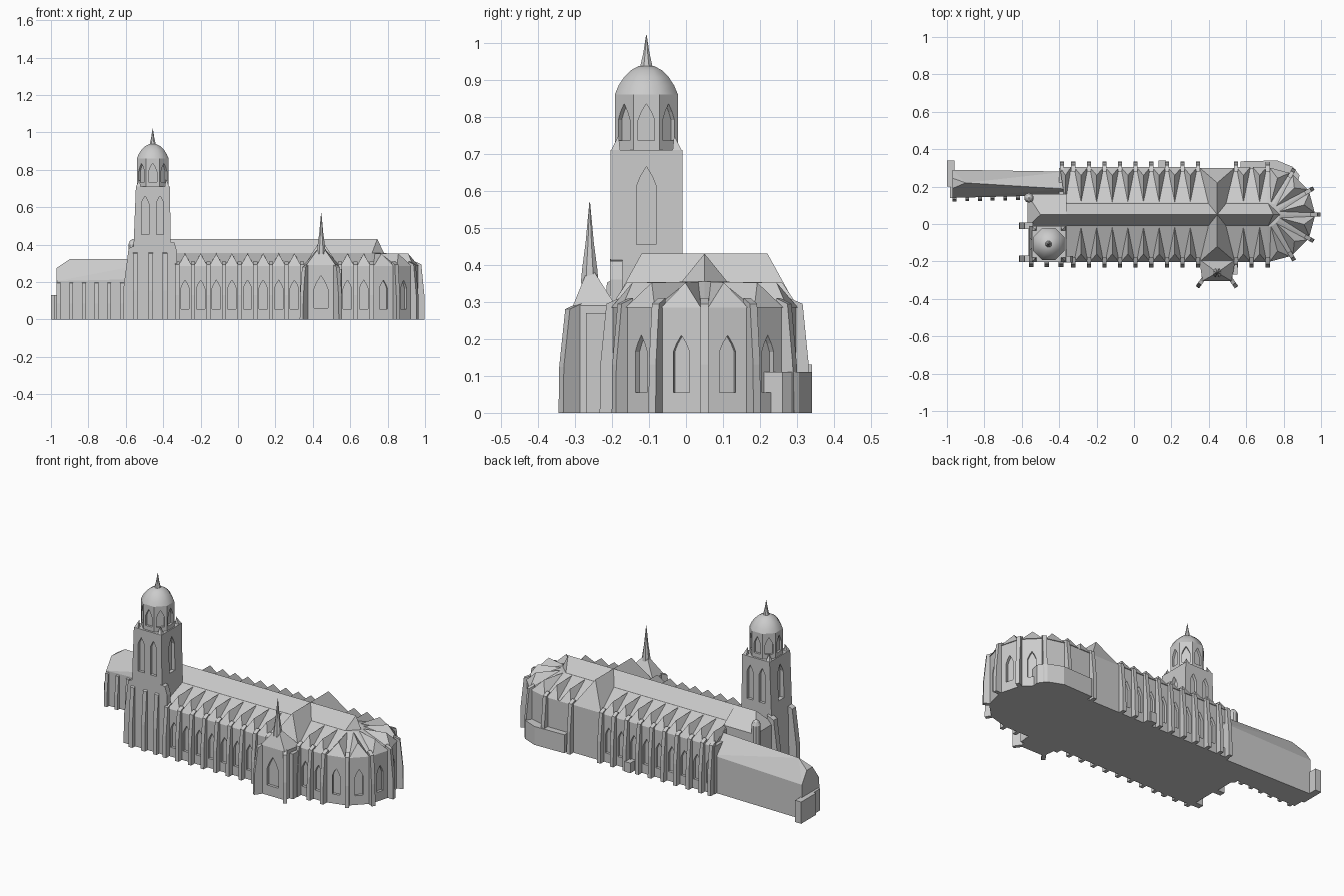
import bpy, bmesh
from math import sin, cos, pi, radians
from mathutils import Matrix, Vector

if "Cube" in bpy.data.objects:
    bpy.data.objects.remove(bpy.data.objects["Cube"])


def part(name, hulls):
    """One object made of several convex solids, each given as a point list."""
    me = bpy.data.meshes.new(name)
    total = bmesh.new()
    for pts in hulls:
        b = bmesh.new()
        vs = [b.verts.new(p) for p in pts]
        bmesh.ops.convex_hull(b, input=vs)
        bmesh.ops.delete(b, geom=[v for v in b.verts if not v.link_faces], context='VERTS')
        bmesh.ops.dissolve_limit(b, angle_limit=0.01, verts=b.verts[:], edges=b.edges[:])
        bmesh.ops.recalc_face_normals(b, faces=b.faces[:])
        tmp = bpy.data.meshes.new("tmp")
        b.to_mesh(tmp)
        b.free()
        total.from_mesh(tmp)
        bpy.data.meshes.remove(tmp)
    total.to_mesh(me)
    total.free()
    ob = bpy.data.objects.new(name, me)
    bpy.context.collection.objects.link(ob)
    return ob


def prism(outline, z0, z1):
    return [(x, y, z) for x, y in outline for z in (z0, z1)]


def box(x0, x1, y0, y1, z0, z1):
    return prism([(x0, y0), (x1, y0), (x1, y1), (x0, y1)], z0, z1)


def place(pts, x, y, deg):
    """Local +x points outward from the wall at the given heading."""
    m = Matrix.Translation((x, y, 0)) @ Matrix.Rotation(radians(deg), 4, 'Z')
    return [m @ Vector(p) for p in pts]


def buttress(x, y, deg, h=0.31, out=0.033, w=0.022):
    prof = [(-0.02, 0), (out, 0), (out * 0.95, h * 0.42), (out * 0.45, h * 0.95), (-0.02, h)]
    return place([(o, s * w / 2, z) for o, z in prof for s in (-1, 1)], x, y, deg)


def lancet(x, y, deg, w=0.045, z0=0.055, z1=0.21, depth=0.016):
    prof = [(-w / 2, z0), (w / 2, z0), (w / 2, z1 - w), (w * 0.3, z1 - w * 0.5), (0, z1),
            (-w * 0.3, z1 - w * 0.5), (-w / 2, z1 - w)]
    return place([(o, t, z) for t, z in prof for o in (-depth, depth)], x, y, deg)


def gable(x, y, deg, w):
    return place([(0.004, -w, 0.285), (0.004, w, 0.285), (-0.04, 0, 0.352), (-0.19, 0, 0.354),
                  (-0.05, 0, 0.275)], x, y, deg)


def cut(ob, hulls):
    cutter = part("window_cutter", hulls)
    cutter.hide_render = True
    mod = ob.modifiers.new("windows", 'BOOLEAN')
    mod.operation, mod.solver, mod.object = 'DIFFERENCE', 'EXACT', cutter
    bpy.context.view_layer.objects.active = ob
    bpy.ops.object.modifier_apply(modifier=mod.name)
    bpy.data.objects.remove(cutter)


def lathe(name, prof, n, cx, cy, smooth=0):
    b = bmesh.new()
    rings = [[b.verts.new((cx + r * cos(2 * pi * (i + .5) / n), cy + r * sin(2 * pi * (i + .5) / n), z))
              for i in range(n)] for r, z in prof]
    for lo, hi in zip(rings, rings[1:]):
        for i in range(n):
            b.faces.new((lo[i], lo[(i + 1) % n], hi[(i + 1) % n], hi[i]))
    b.faces.new(rings[0][::-1])
    b.faces.new(rings[-1])
    me = bpy.data.meshes.new(name)
    b.to_mesh(me)
    b.free()
    ob = bpy.data.objects.new(name, me)
    bpy.context.collection.objects.link(ob)
    if smooth:
        bpy.ops.object.select_all(action='DESELECT')
        ob.select_set(True)
        bpy.context.view_layer.objects.active = ob
        bpy.ops.object.shade_smooth_by_angle(angle=radians(smooth))
    return ob


S, N, C = -0.2, 0.3, 0.05          # south wall, north wall, ridge line
AX, AR, BAY, X0 = 0.715, 0.25, 0.0835, -0.325
ring = [(AX + AR * cos(radians(a)), C + AR * sin(radians(a))) for a in range(-90, 91, 30)]
bays = [X0 + BAY * (k + 0.5) for k in range(8)]
choir = [0.585, 0.672]
apothem = AR * cos(radians(15))
apse = [(AX + apothem * cos(radians(a)), C + apothem * sin(radians(a)), a) for a in range(-75, 76, 30)]

# Church walls with lancet niches
walls = part("church_walls", [prism([(-0.4, S), (-0.4, N)] + ring, 0, 0.285)])
cut(walls, [lancet(x, S, -90) for x in bays + choir]
    + [lancet(x, N, 90) for x in [bays[0] - BAY] + bays]
    + [lancet(x, y, a) for x, y, a in apse[:5]])

# Main roof: steep nave over shallow aisles, then the fan over the apse
east, west = 0.745, -0.38
part("nave_roof", [
    [(x, y, z) for x in (west, AX) for y, z in ((S, 0.285), (-0.015, 0.355), (0.115, 0.355), (N, 0.285))],
    [(x, y, z) for x in (-0.57, AX) for y, z in ((-0.015, 0.35), (0.115, 0.35))]
    + [(-0.5, C, 0.43), (east, C, 0.43), (AX + 0.065, C, 0.355)]])
part("apse_roof", [[(x, y, 0.285) for x, y in ring]
                   + [(AX + 0.065 * cos(radians(a)), C + 0.065 * sin(radians(a)), 0.355)
                      for a in range(-90, 91, 30)]])
part("transept_roof", [[(x, y, 0.285) for x in (0.352, 0.538) for y in (S, N)]
                       + [(0.445, -0.12, 0.43), (0.445, 0.22, 0.43)]])
part("west_nave_block", [box(-0.57, -0.36, -0.02, 0.16, 0, 0.35),
                         [(x, y, 0.35) for x in (-0.57, -0.36) for y in (-0.015, 0.16)]
                         + [(-0.5, C, 0.43), (-0.36, C, 0.43)]])

# Bay gables
part("bay_gables", [gable(x, y, d, 0.037) for y, d in ((S, -90), (N, 90)) for x in bays + choir]
     + [gable(bays[0] - BAY, N, 90, 0.03)]
     + [gable(x, y, a, 0.055) for x, y, a in apse])

# Buttresses
steps = [X0 + BAY * k for k in range(9)]
part("buttresses", [buttress(x, S, -90) for x in steps + [0.545, 0.628, AX]]
     + [buttress(x, N, 90) for x in [steps[0] - 0.06] + steps + [0.545]]
     + [buttress(AX + AR * cos(radians(a)), C + AR * sin(radians(a)), a)
        for a in (-60, -30, 0, 30, 60, 90)])

# South porch with spire
foot = [(0.35, -0.19), (0.365, -0.305), (0.522, -0.305), (0.542, -0.19)]
porch = part("porch_walls", [prism(foot, 0, 0.29)])
cut(porch, [lancet(0.4435, -0.305, -90, 0.075, 0.06, 0.235)])
part("porch_roof", [[(x, y, 0.29) for x, y in foot] + [(0.445, -0.26, 0.40)]])
part("porch_buttresses", [buttress(0.362, -0.305, -125, 0.295, 0.04), buttress(0.525, -0.305, -55, 0.295, 0.04)])
part("porch_stair", [box(0.52, 0.553, -0.27, -0.19, 0, 0.27)])
lathe("porch_spire", [(0.026, 0.35), (0.022, 0.39), (0.012, 0.46), (0.001, 0.57)], 8, 0.445, -0.26)

# Tower shaft with louvre niches
TX, TY = -0.456, -0.107
tower = part("tower_shaft", [[(x, y, z) for x0, x1, z in ((-0.565, -0.36, 0), (-0.558, -0.36, 0.40),
                                                        (-0.546, -0.364, 0.71))
                              for x in (x0, x1) for y in (-0.204, -0.01)]])
pair = [(x, y, d) for x in (-0.497, -0.417) for y, d in ((-0.204, -90), (-0.01, 90))]
cut(tower, [lancet(x, y, d, 0.04, 0.455, 0.66) for x, y, d in pair]
    + [lancet(x, TY, d, 0.052, 0.455, 0.665, 0.02) for x, d in ((-0.55, 180), (-0.362, 0))])
part("tower_buttresses", [buttress(x, -0.2, -90, 0.37, 0.03, 0.025) for x in (-0.55, -0.467, -0.39)]
     + [buttress(-0.56, y, 180, 0.40, 0.055, 0.035) for y in (-0.185, -0.01)]
     + [[(x, y, z) for y in (-0.205, -0.172) for x, z in
         ((-0.38, 0), (-0.325, 0), (-0.325, 0.36), (-0.34, 0.41), (-0.38, 0.415))]])
lathe("stair_turret", [(0.026, 0), (0.026, 0.40), (0.017, 0.42), (0.002, 0.43)], 10, -0.562, 0.14)

# Octagonal belfry, dome and finial
k = 1 / cos(pi / 8)
belfry = lathe("belfry", [(0.085 * k, 0.71), (0.085 * k, 0.86)], 8, TX, TY)
cut(belfry, [lancet(TX + 0.085 * cos(radians(a)), TY + 0.085 * sin(radians(a)), a, 0.044, 0.735, 0.835, 0.013)
             for a in range(0, 360, 45)])
lathe("dome", [(r * k, z) for r, z in ((0.085, 0.86), (0.075, 0.884), (0.06, 0.907), (0.042, 0.925), (0.02, 0.937))],
      8, TX, TY, 50)
lathe("finial", [(0.018, 0.935), (0.009, 0.972), (0.001, 1.02)], 8, TX, TY)
part("corner_pinnacles", [[(TX + sx * (0.077 + dx), TY + sy * (0.083 + dy), 0.71)
                           for dx in (-0.012, 0.012) for dy in (-0.012, 0.012)]
                          + [(TX + sx * 0.07, TY + sy * 0.075, 0.75)] for sx in (-1, 1) for sy in (-1, 1)])

# Long north-west wing
part("wing", [[(x, y, z) for x, y, e in ((-0.97, 0.14, 0.205), (-0.97, 0.29, 0.205), (-0.36, 0.28, 0.22),
                                         (-0.36, 0.155, 0.22)) for z in (0, e)]
              + [(-0.97, 0.19, 0.275), (-0.97, 0.245, 0.275), (-0.9, 0.22, 0.322), (-0.365, 0.187, 0.322)]])
part("wing_buttresses", [buttress(-0.96 + 0.068 * i, 0.14 + 0.0017 * i, -90, 0.205, 0.02, 0.02) for i in range(6)])
part("wing_end_block", [box(-1, -0.96, 0.2, 0.34, 0, 0.13), box(-0.985, -0.96, 0.14, 0.2, 0, 0.13)])

# Low additions on the north side
part("sacristy", [prism([(0.57, 0.25), (0.57, 0.335), (0.765, 0.34), (0.85, 0.305), (0.885, 0.26), (0.87, 0.2)], 0, 0.11)])
part("north_step", [box(0.13, 0.17, 0.29, 0.34, 0, 0.06)])
